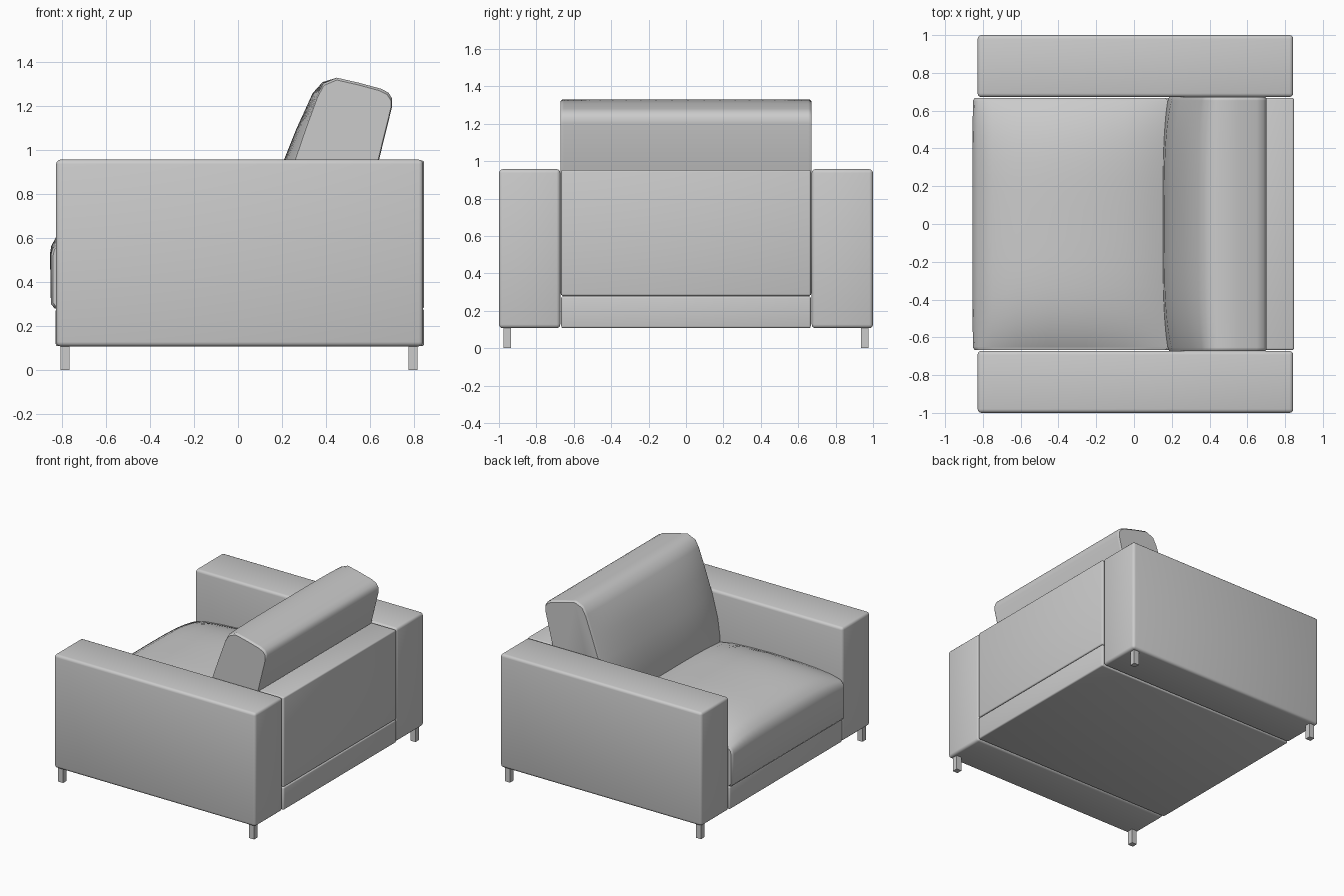
import bpy, bmesh, math

if "Cube" in bpy.data.objects:
    bpy.data.objects.remove(bpy.data.objects["Cube"])


def smooth(ob, angle=40):
    bpy.ops.object.select_all(action='DESELECT')
    ob.select_set(True)
    bpy.context.view_layer.objects.active = ob
    bpy.ops.object.shade_smooth_by_angle(angle=math.radians(angle))


def make_object(name, bm):
    bmesh.ops.recalc_face_normals(bm, faces=bm.faces)
    me = bpy.data.meshes.new(name)
    bm.to_mesh(me)
    bm.free()
    ob = bpy.data.objects.new(name, me)
    bpy.context.collection.objects.link(ob)
    return ob


def box(name, lo, hi, radius=0.0):
    bm = bmesh.new()
    bmesh.ops.create_cube(bm, size=1)
    for v in bm.verts:
        v.co = [(a + b) / 2 + c * (b - a) for a, b, c in zip(lo, hi, v.co)]
    if radius:
        bmesh.ops.bevel(bm, geom=bm.edges[:], offset=radius, segments=3,
                        profile=0.5, affect='EDGES')
    ob = make_object(name, bm)
    if radius:
        smooth(ob)
    return ob


def cushion(name, edge, centre, half, power=4, steps=24):
    """Loft along y between an end profile and a fuller centre profile."""
    bm = bmesh.new()
    cx = sum(p[0] for p in edge) / len(edge)
    cz = sum(p[1] for p in edge) / len(edge)
    inner = half - 0.012
    # cosine spacing puts more rings near the ends
    ts = [-math.cos(math.pi * i / steps) for i in range(steps + 1)]
    rings = [(-half, -1, 0.975)] + [(t * inner, t, 1) for t in ts] + [(half, 1, 0.975)]
    loops = []
    for y, t, s in rings:
        w = 1 - abs(t) ** power
        loop = []
        for (ex, ez), (mx, mz) in zip(edge, centre):
            x, z = ex + (mx - ex) * w, ez + (mz - ez) * w
            loop.append(bm.verts.new((cx + (x - cx) * s, y, cz + (z - cz) * s)))
        loops.append(loop)
    n = len(edge)
    for a, b in zip(loops, loops[1:]):
        for i in range(n):
            j = (i + 1) % n
            bm.faces.new((a[i], a[j], b[j], b[i]))
    bm.faces.new(loops[0])
    bm.faces.new(loops[-1])
    ob = make_object(name, bm)
    smooth(ob, 45)
    return ob


# Arms and legs, mirrored across y
for side, s in (("left", 1), ("right", -1)):
    y0, y1 = sorted((0.672 * s, 1.0 * s))
    box(side + "_arm", (-0.828, y0, 0.107), (0.843, y1, 0.957), 0.02)
    y0, y1 = sorted((0.935 * s, 0.977 * s))
    for end, x in (("front", -0.788), ("rear", 0.797)):
        box(f"{side}_{end}_leg", (x - 0.021, y0, 0), (x + 0.021, y1, 0.115))

# Base rail and back panel
box("base", (-0.83, -0.667, 0.108), (0.847, 0.667, 0.278), 0.01)
box("back_panel", (0.64, -0.667, 0.28), (0.847, 0.667, 0.953), 0.01)

# Seat cushion, crowned on top
low = [(0.18, 0.28), (-0.835, 0.28), (-0.852, 0.30)]
seat_edge = low + [(-0.852, 0.52), (-0.845, 0.55), (-0.825, 0.57), (-0.75, 0.59),
                   (-0.62, 0.605), (-0.45, 0.615), (-0.25, 0.62), (-0.05, 0.615),
                   (0.1, 0.605), (0.18, 0.59)]
seat_centre = low + [(-0.856, 0.53), (-0.85, 0.565), (-0.825, 0.61), (-0.75, 0.655),
                     (-0.62, 0.69), (-0.45, 0.71), (-0.25, 0.71), (-0.05, 0.69),
                     (0.1, 0.65), (0.18, 0.615)]
cushion("seat_cushion", seat_edge, seat_centre, 0.668)

# Leaning back cushion with a bulging front
rear = [(0.45, 1.33), (0.55, 1.307), (0.65, 1.28), (0.685, 1.262), (0.702, 1.235),
        (0.702, 1.2), (0.643, 0.96), (0.58, 0.7), (0.55, 0.3), (0.53, 0.28), (0.2, 0.28)]
back_edge = [(0.18, 0.3), (0.18, 0.6), (0.2, 0.75), (0.25, 0.94), (0.305, 1.1),
             (0.36, 1.25), (0.39, 1.305)] + rear
back_centre = [(0.18, 0.3), (0.152, 0.6), (0.16, 0.75), (0.203, 0.94), (0.267, 1.1),
               (0.34, 1.26), (0.385, 1.31)] + rear
cushion("back_cushion", back_edge, back_centre, 0.672)
